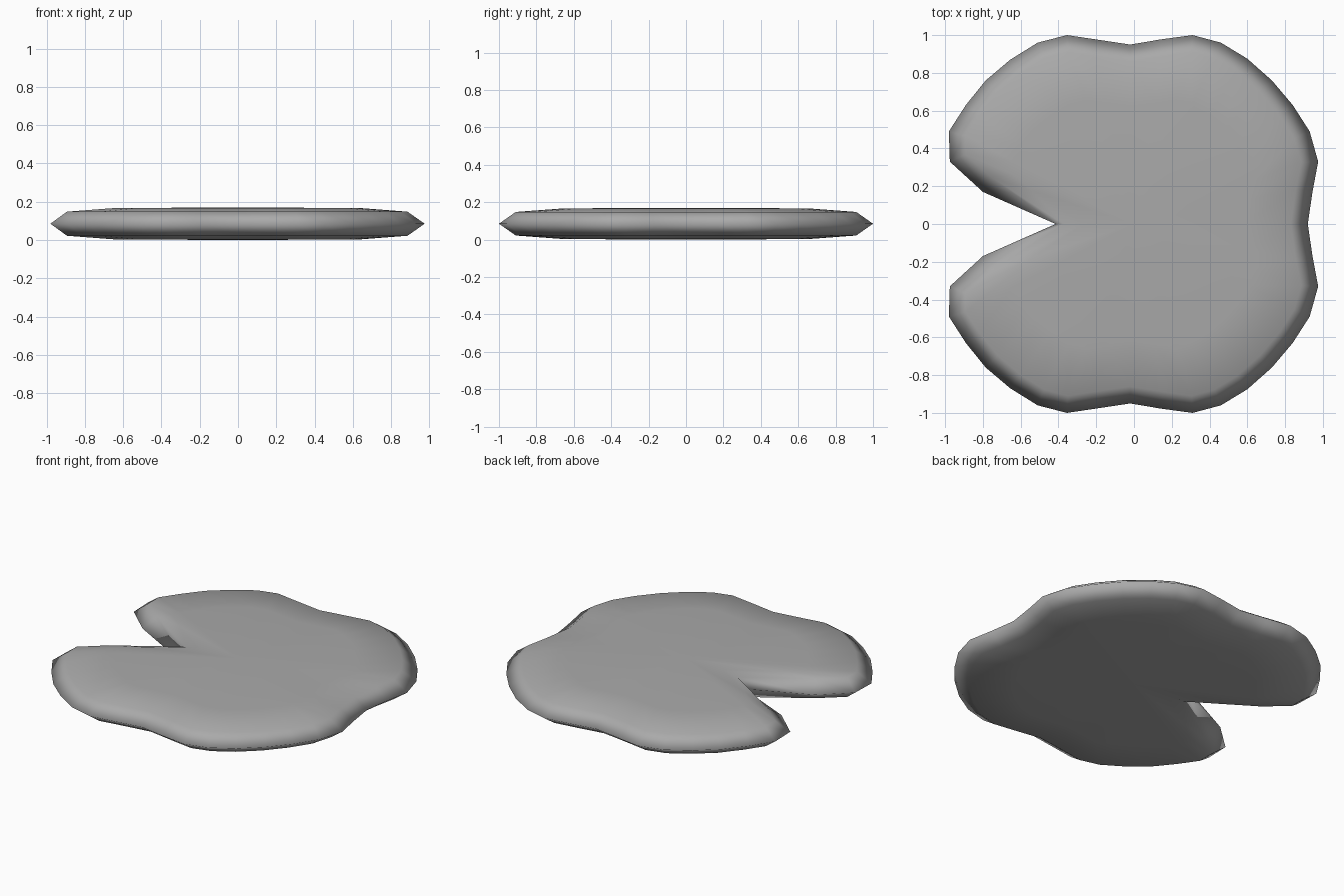
import bpy, bmesh
from mathutils import Vector

cube = bpy.data.objects.get("Cube")
if cube:
    bpy.data.objects.remove(cube, do_unlink=True)

# Leaf colour
grey = bpy.data.materials.new("plain_grey")
grey.use_nodes = True
colour = (0.4, 0.4, 0.4, 1)
grey.diffuse_color = colour
grey.node_tree.nodes["Principled BSDF"].inputs["Base Color"].default_value = colour

# Half of the lobed rim, from the notch around to the far side
half = [(-.415, 0), (-.8, .17), (-.975, .33), (-.98, .49), (-.89, .63), (-.785, .76),
        (-.655, .87), (-.51, .96), (-.355, 1), (-.2, .977), (-.02, .95), (.14, .977),
        (.31, 1), (.46, .96), (.6, .875), (.73, .76), (.84, .63), (.93, .49),
        (.975, .33), (.945, .17), (.92, 0)]
rim = [Vector(p) for p in half] + [Vector((x, -y)) for x, y in half[-2:0:-1]]
count = len(rim)


def inset(points, depth):
    """Move every outline point inward along its averaged edge normal."""
    moved = []
    for i, p in enumerate(points):
        before = (p - points[i - 1]).normalized()
        after = (points[(i + 1) % count] - p).normalized()
        along = (before + after).normalized()
        moved.append(p + Vector((along.y, -along.x)) * depth)
    return moved


shoulder = inset(rim, 0.09)
shoulder[0] = Vector((-.37, 0))
plateau = [p * 0.72 for p in shoulder]

# Stacked rings form the leaf, closed by a fan on each side
bm = bmesh.new()
layers = [(plateau, .003), (shoulder, .022), (rim, .085), (shoulder, .148), (plateau, .167)]
rings = [[bm.verts.new((p.x, p.y, z)) for p in pts] for pts, z in layers]
for low, high in zip(rings, rings[1:]):
    for i in range(count):
        j = (i + 1) % count
        bm.faces.new((low[i], low[j], high[j], high[i]))
for ring, z in ((rings[0], 0), (rings[-1], .17)):
    centre = bm.verts.new((0, 0, z))
    for i in range(count):
        bm.faces.new((ring[i], ring[(i + 1) % count], centre))
bmesh.ops.recalc_face_normals(bm, faces=bm.faces[:])
for face in bm.faces:
    face.smooth = True

mesh = bpy.data.meshes.new("lily_pad")
bm.to_mesh(mesh)
bm.free()
mesh.materials.append(grey)
bpy.context.collection.objects.link(bpy.data.objects.new("lily_pad", mesh))
